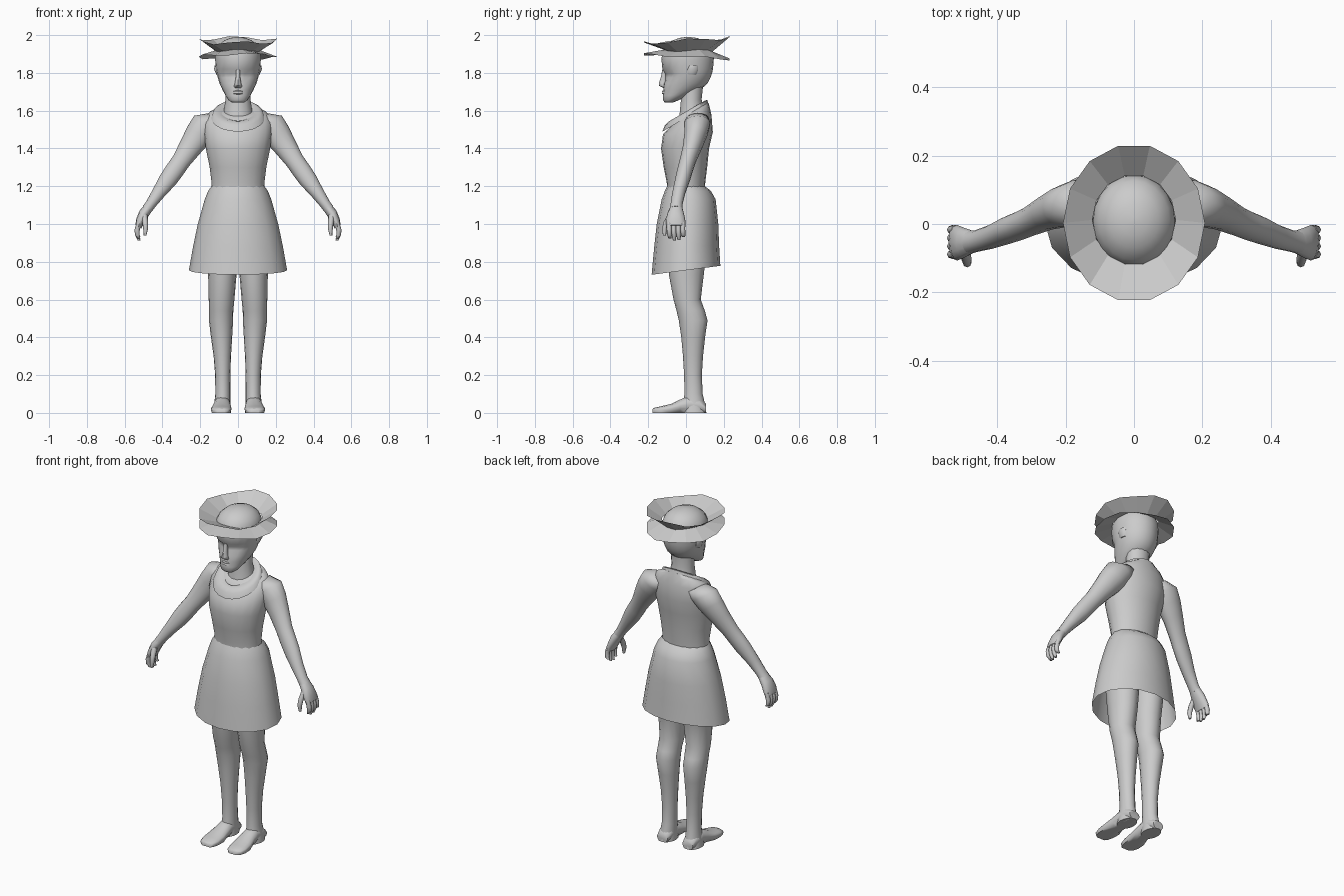
import bpy, bmesh, math
from mathutils import Vector

grey = bpy.data.materials.new("plain_grey")
grey.diffuse_color = (0.6, 0.6, 0.6, 1)
X, Y, Z = Vector((1, 0, 0)), Vector((0, 1, 0)), Vector((0, 0, 1))


def finish(name, bm, angle=50, mirror=False):
    bmesh.ops.recalc_face_normals(bm, faces=bm.faces)
    me = bpy.data.meshes.new(name)
    bm.to_mesh(me)
    bm.free()
    me.materials.append(grey)
    ob = bpy.data.objects.new(name, me)
    bpy.context.collection.objects.link(ob)
    if mirror:
        ob.modifiers.new("mirror", 'MIRROR')
    if angle:
        bpy.ops.object.select_all(action='DESELECT')
        ob.select_set(True)
        bpy.context.view_layer.objects.active = ob
        bpy.ops.object.shade_smooth_by_angle(angle=math.radians(angle))
    return ob


def loft(bm, sections, n=16, u=X, v=Y, start=True, end=True):
    """Skin rings (x, y, z, half width, half depth, tilt); tilt lifts z along v."""
    rings = []
    for x, y, z, a, b, *t in sections:
        w = v + Z * (t[0] if t else 0)
        rings.append([bm.verts.new(Vector((x, y, z))
                      + u * a * math.cos(2 * math.pi * i / n)
                      + w * b * math.sin(2 * math.pi * i / n)) for i in range(n)])
    for r, s in zip(rings, rings[1:]):
        for i in range(n):
            j = (i + 1) % n
            bm.faces.new((r[i], r[j], s[j], s[i]))
    if start:
        bm.faces.new(rings[0][::-1])
    if end:
        bm.faces.new(rings[-1])
    return rings


def part(name, sections, mirror=False, angle=50, **kw):
    bm = bmesh.new()
    loft(bm, sections, **kw)
    return finish(name, bm, angle, mirror)


# Dress: bodice, skirt open at the hem, collar
part("bodice", [(0, 0, 1.17, .142, .1), (0, 0, 1.22, .14, .102), (0, -.003, 1.3, .15, .115),
                (0, -.005, 1.4, .17, .127), (0, .01, 1.48, .18, .132, .05),
                (0, .03, 1.55, .18, .105, .25), (0, .035, 1.585, .155, .09, .4),
                (0, .04, 1.605, .11, .08, .45)], n=20, angle=80)
part("skirt", [(0, 0, 1.2, .14, .1), (0, .01, 1.175, .158, .122), (0, .014, 1.13, .176, .143),
               (0, .008, 1.0, .213, .163), (0, .003, .88, .238, .172, .05),
               (0, 0, .755, .26, .182, .13)], n=16, start=False, end=False)
part("collar", [(0, -.003, 1.562, .142, .122, .6), (0, 0, 1.588, .132, .113, .6),
                (0, .004, 1.598, .11, .098, .58), (0, .012, 1.59, .078, .08, .55)],
     n=20, start=False, end=False, angle=70)

# Neck
part("neck", [(0, .03, 1.53, .085, .08, .4), (0, .03, 1.6, .075, .065, .2),
              (0, .028, 1.66, .066, .056), (0, .035, 1.76, .07, .06)], n=14)

# Head: rings given as height, half width, front y, back y
face = [(1.643, .032, -.112, -.07), (1.655, .05, -.122, -.04), (1.68, .066, -.123, .02),
        (1.71, .082, -.12, .075), (1.745, .098, -.118, .115), (1.775, .107, -.113, .13),
        (1.795, .112, -.112, .137), (1.82, .117, -.125, .143), (1.87, .121, -.13, .147),
        (1.91, .12, -.125, .143), (1.945, .104, -.106, .127), (1.972, .073, -.07, .093),
        (1.985, .04, -.035, .058), (1.99, .01, 0, .02)]
bm = bmesh.new()
rings = loft(bm, [(0, (f + k) / 2, z, w, (k - f) / 2) for z, w, f, k in face], n=20)
for ring in rings[5:7]:                       # eye sockets
    for co in (v.co for v in ring):
        if co.y < -.06 and .02 < abs(co.x) < .08:
            co.y += .012
finish("head", bm, 70)

# Nose and lips
part("nose", [(0, -.108, 1.72, .02, .012), (0, -.122, 1.733, .021, .022),
              (0, -.122, 1.745, .017, .022), (0, -.116, 1.78, .011, .016),
              (0, -.116, 1.815, .012, .01)], n=8)
part("lips", [(0, -.11, 1.684, .012, .008), (0, -.114, 1.69, .026, .015),
              (0, -.113, 1.697, .028, .011), (0, -.114, 1.703, .024, .014),
              (0, -.11, 1.71, .01, .008)], n=10)

# Ears
part("ear", [(.1, .03, 1.79, .014, .026), (.113, .035, 1.82, .014, .03),
             (.113, .038, 1.84, .01, .024)], n=8, mirror=True)


# Hat: two thin wavy brims around the crown, one flared up and one flared down
def brim(name, rim_z, lift, wave, inner_z, phase):
    n = 14
    bm = bmesh.new()
    rows = ([], [])
    for i in range(n):
        a = 2 * math.pi * i / n
        c, s = math.cos(a), math.sin(a)
        rows[0].append(bm.verts.new((.122 * c, .012 + .132 * s, inner_z + .006 * math.sin(3 * a))))
        z = rim_z + lift * s + wave * math.sin(4 * a + phase)
        rows[1].append(bm.verts.new((.208 * c, .003 + .232 * s, z)))
    for i in range(n):
        j = (i + 1) % n
        bm.faces.new((rows[0][i], rows[0][j], rows[1][j], rows[1][i]))
    finish(name, bm, 0)


brim("upper_brim", 1.972, .014, .01, 1.918, 1.2)
brim("lower_brim", 1.885, -.014, .007, 1.918, 0)

# Arms run down and outward, so their rings lie across that line
ACROSS = Vector((.84, 0, .54))
part("arm", [(.11, .06, 1.56, .05, .06), (.165, .06, 1.53, .08, .07),
             (.205, .052, 1.475, .075, .062), (.25, .035, 1.41, .062, .052),
             (.3, .01, 1.335, .05, .044), (.335, -.005, 1.285, .05, .042),
             (.37, -.018, 1.235, .048, .04), (.42, -.038, 1.165, .036, .035),
             (.462, -.05, 1.105, .028, .032), (.48, -.053, 1.08, .028, .034)],
     n=14, u=ACROSS, mirror=True, angle=80)

# Hand: palm, four curled fingers and a thumb
bm = bmesh.new()
loft(bm, [(.472, -.052, 1.09, .026, .032), (.498, -.055, 1.055, .028, .044),
          (.518, -.055, 1.015, .024, .052), (.528, -.053, .985, .018, .05)], n=12, u=ACROSS)
for k, drop in enumerate((.012, 0, .002, .02)):
    y = -.089 + .024 * k
    loft(bm, [(.522, y, 1.01, .014, .013), (.534, y, .97, .014, .013),
              (.533, y + .002, .94, .012, .012), (.524, y + .004, .912 + drop, .007, .008)], n=8)
loft(bm, [(.497, -.078, 1.05, .018, .02), (.491, -.103, 1.01, .015, .016),
          (.489, -.113, .975, .013, .014), (.492, -.114, .94, .007, .008)], n=8)
finish("hand", bm, 60, True)

# Legs, continuing up under the skirt
part("leg", [(.085, .01, 1.0, .085, .11), (.085, .004, .85, .082, .103),
             (.083, .002, .73, .075, .092), (.087, .006, .6, .068, .072),
             (.089, .025, .54, .064, .075), (.09, .038, .49, .064, .076),
             (.087, .038, .4, .056, .063), (.083, .037, .3, .046, .053),
             (.081, .037, .2, .04, .047), (.08, .04, .1, .04, .048),
             (.083, .042, .05, .043, .058), (.085, .042, .0, .047, .066)],
     n=16, mirror=True, angle=80)

# Feet: heel to toe, with flat soles
bm = bmesh.new()
loft(bm, [(.084, .105, .025, .035, .025), (.084, .07, .04, .043, .04),
          (.084, .01, .045, .043, .045), (.085, -.03, .036, .047, .036),
          (.088, -.08, .024, .054, .024), (.09, -.13, .018, .054, .018),
          (.09, -.165, .014, .044, .014), (.088, -.178, .012, .025, .009)], n=14, u=X, v=Z)
for v in bm.verts:
    if v.co.z < .014:
        v.co.z = 0
finish("foot", bm, 60, True)
